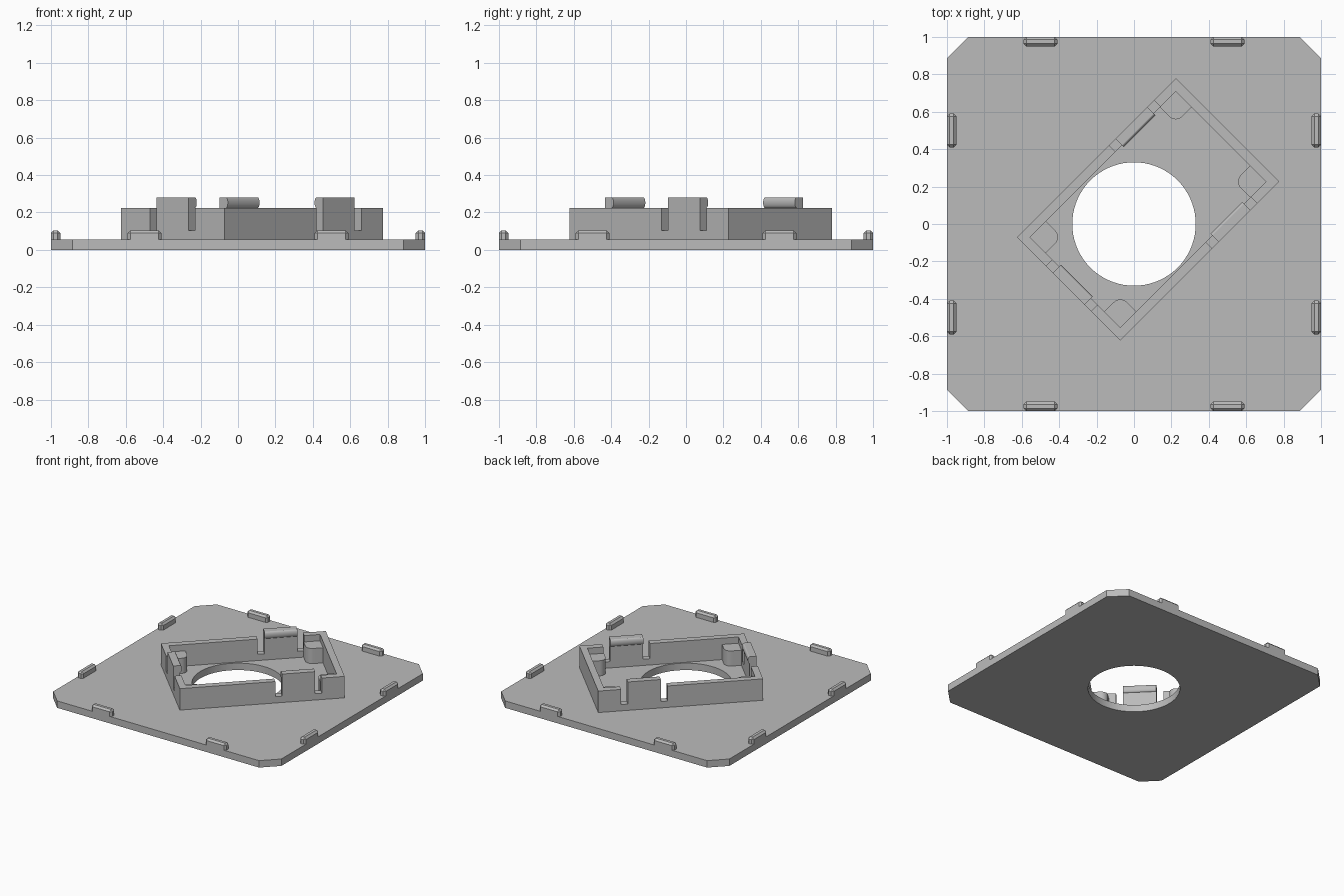
import bpy, bmesh
from math import pi, cos, sin, radians
from mathutils import Matrix

if "Cube" in bpy.data.objects:
    bpy.data.objects.remove(bpy.data.objects["Cube"], do_unlink=True)

grey = bpy.data.materials.new("plain grey")
grey.use_nodes = True
colour = (0.5, 0.5, 0.5, 1)
grey.diffuse_color = colour
grey.node_tree.nodes["Principled BSDF"].inputs["Base Color"].default_value = colour

PLATE = 0.055      # plate thickness
WALL_TOP = 0.225
TAB_TOP = 0.28
SLOT_FLOOR = 0.105
THICK = 0.05       # wall thickness
HALF_L, HALF_W = 0.601, 0.391


def finish(name, bm):
    bmesh.ops.recalc_face_normals(bm, faces=bm.faces)
    mesh = bpy.data.meshes.new(name)
    bm.to_mesh(mesh)
    bm.free()
    mesh.materials.append(grey)
    obj = bpy.data.objects.new(name, mesh)
    bpy.context.collection.objects.link(obj)
    bpy.ops.object.select_all(action='DESELECT')
    obj.select_set(True)
    bpy.context.view_layer.objects.active = obj
    bpy.ops.object.shade_smooth_by_angle(angle=radians(30))
    return obj


def prism(name, outline, depth, matrix=Matrix(), hole=None):
    """Extrude a flat outline along local z, then place it."""
    bm = bmesh.new()
    loops = [[bm.verts.new((x, y, 0)) for x, y in pts] for pts in (outline, hole) if pts]
    if hole:
        edges = [bm.edges.new((l[i - 1], l[i])) for l in loops for i in range(len(l))]
        bmesh.ops.triangle_fill(bm, edges=edges, use_beauty=True)
    else:
        bm.faces.new(loops[0])
    ext = bmesh.ops.extrude_face_region(bm, geom=bm.faces[:])
    top = [v for v in ext["geom"] if isinstance(v, bmesh.types.BMVert)]
    bmesh.ops.translate(bm, verts=top, vec=(0, 0, depth))
    bm.transform(matrix)
    return finish(name, bm)


def arc(cx, cy, rx, ry, start, end, steps):
    return [(cx + rx * cos(start + (end - start) * i / steps),
             cy + ry * sin(start + (end - start) * i / steps)) for i in range(steps + 1)]


# Base plate with cut corners and a round opening
c = 0.885
plate = [(c, -1), (1, -c), (1, c), (c, 1), (-c, 1), (-1, c), (-1, -c), (-c, -1)]
prism("base_plate", plate, PLATE, hole=arc(0, 0, 0.33, 0.33, 0, 2 * pi, 72)[:-1])

# Bevelled locating ridges, two on each plate edge
for side in range(4):
    for x in (-0.5, 0.5):
        bm = bmesh.new()
        bmesh.ops.create_cube(bm, size=1)
        bm.transform(Matrix.Diagonal((0.18, 0.05, 0.05, 1)))
        edges = [e for e in bm.edges if any(v.co.z > 0 for v in e.verts)]
        bmesh.ops.bevel(bm, geom=edges, offset=0.014, segments=1, affect='EDGES')
        bm.transform(Matrix.Rotation(side * pi / 2, 4, 'Z') @
                     Matrix.Translation((x, -0.975, PLATE + 0.025)))
        finish("edge_ridge", bm)

# Turned rectangular frame: walls with slots and raised snap tabs
frame = Matrix.Translation((0.075, 0.078, 0)) @ Matrix.Rotation(pi / 4, 4, 'Z')
upright = Matrix(((1, 0, 0, 0), (0, 0, 1, 0), (0, 1, 0, 0), (0, 0, 0, 1)))
sideways = Matrix(((0, 0, 1, 0), (1, 0, 0, 0), (0, 1, 0, 0), (0, 0, 0, 1)))
TAB, SLOT = 0.12, 0.05   # half tab width, slot width

walls = [("right_long_wall", 0, HALF_L, HALF_W, 0.265),
         ("back_short_wall", 1, HALF_W - THICK, HALF_L, None),
         ("left_long_wall", 2, HALF_L, HALF_W, -0.265),
         ("front_short_wall", 3, HALF_W - THICK, HALF_L, 0)]
for name, turn, half, dist, tab in walls:
    place = frame @ Matrix.Rotation(turn * pi / 2, 4, 'Z') @ Matrix.Translation((0, -dist, 0))
    outline = [(half, WALL_TOP), (half, PLATE), (-half, PLATE), (-half, WALL_TOP)]
    if tab is not None:
        a, b = tab - TAB, tab + TAB
        outline += [(a - SLOT, WALL_TOP), (a - SLOT, SLOT_FLOOR), (a, SLOT_FLOOR), (a, TAB_TOP),
                    (b, TAB_TOP), (b, SLOT_FLOOR), (b + SLOT, SLOT_FLOOR), (b + SLOT, WALL_TOP)]
        # Rounded catch along the inner top of the tab
        mid, r = (WALL_TOP + TAB_TOP) / 2, (TAB_TOP - WALL_TOP) / 2
        catch = arc(THICK, mid, 0.013, r, -pi / 2, pi / 2, 12)
        prism(name + "_catch", catch, 2 * TAB, place @ Matrix.Translation((a, 0, 0)) @ sideways)
    prism(name, outline, THICK, place @ upright)

# Support posts in the inner corners, rounded towards the middle
S, R = 0.12, 0.05
post = [(0, S), (0, 0), (S, 0)] + arc(S - R, S - R, R, R, 0, pi / 2, 8)
for sx in (-1, 1):
    for sy in (-1, 1):
        corner = Matrix.Translation((sx * (HALF_L - THICK), sy * (HALF_W - THICK), PLATE))
        prism("corner_post", post, 0.12, frame @ corner @ Matrix.Diagonal((-sx, -sy, 1, 1)))
